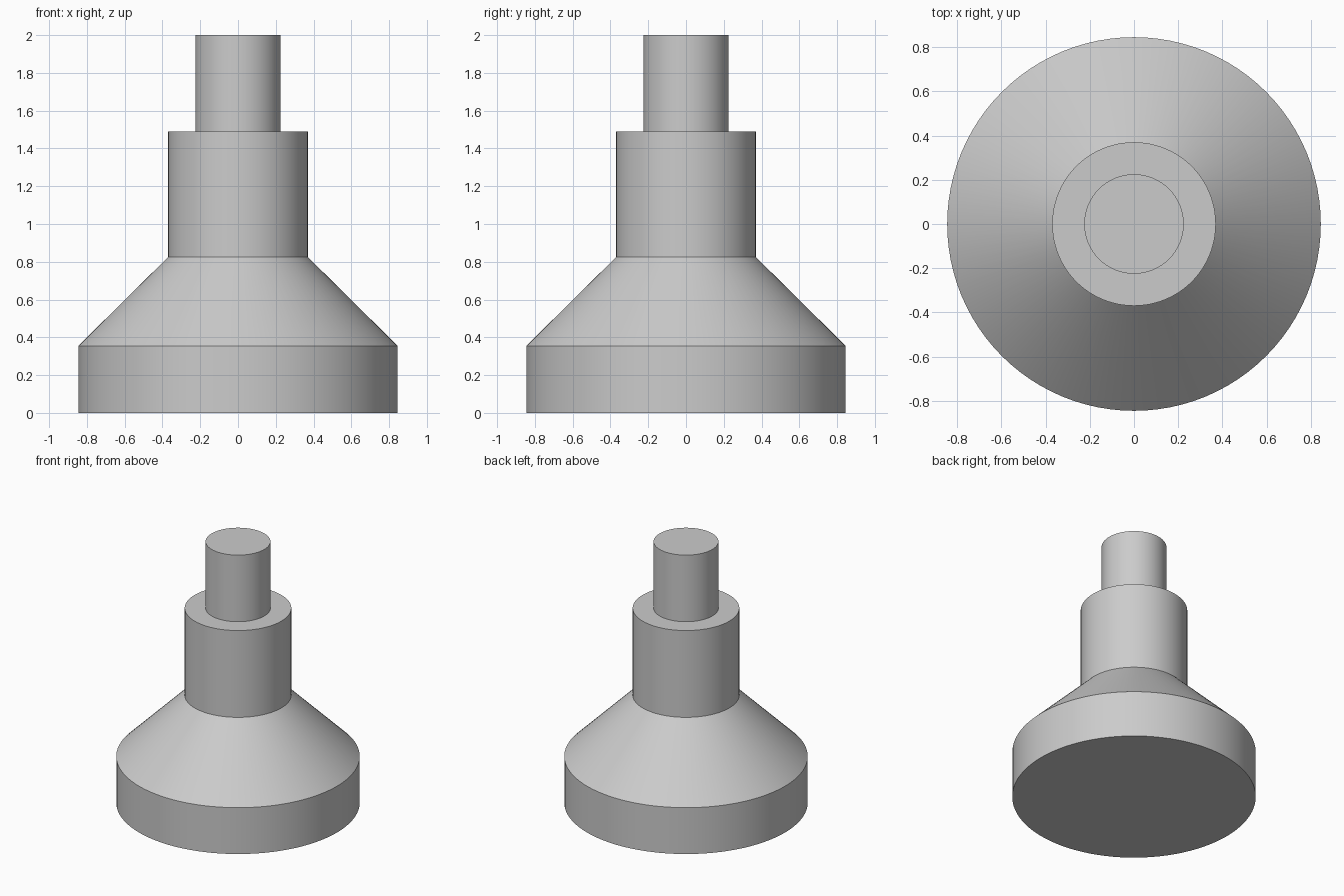
import bpy
import bmesh
import math

cube = bpy.data.objects.get("Cube")
if cube:
    bpy.data.objects.remove(cube, do_unlink=True)

SIDES = 96

grey = bpy.data.materials.new("light_grey")
grey.use_nodes = True
colour = (0.6, 0.6, 0.6, 1.0)
grey.diffuse_color = colour
grey.node_tree.nodes["Principled BSDF"].inputs["Base Color"].default_value = colour


def lathe(name, profile):
    """Turn a (radius, height) profile into a capped solid around z."""
    bm = bmesh.new()
    rings = []
    for radius, z in profile:
        angles = [math.tau * i / SIDES for i in range(SIDES)]
        rings.append([bm.verts.new((radius * math.cos(a), radius * math.sin(a), z))
                      for a in angles])
    for low, high in zip(rings, rings[1:]):
        for i in range(SIDES):
            j = (i + 1) % SIDES
            bm.faces.new((low[i], low[j], high[j], high[i]))
    bm.faces.new(rings[0][::-1])
    bm.faces.new(rings[-1])
    mesh = bpy.data.meshes.new(name)
    bm.to_mesh(mesh)
    bm.free()
    mesh.materials.append(grey)
    obj = bpy.data.objects.new(name, mesh)
    bpy.context.collection.objects.link(obj)
    bpy.ops.object.select_all(action="DESELECT")
    obj.select_set(True)
    bpy.context.view_layer.objects.active = obj
    bpy.ops.object.shade_smooth_by_angle(angle=math.radians(30))


# One turned solid: base disc, conical shoulder, collar and top pin
lathe("stepped_foot", [
    (0.845, 0.0),
    (0.845, 0.355),
    (0.37, 0.825),
    (0.37, 1.49),
    (0.225, 1.49),
    (0.225, 2.0),
])
